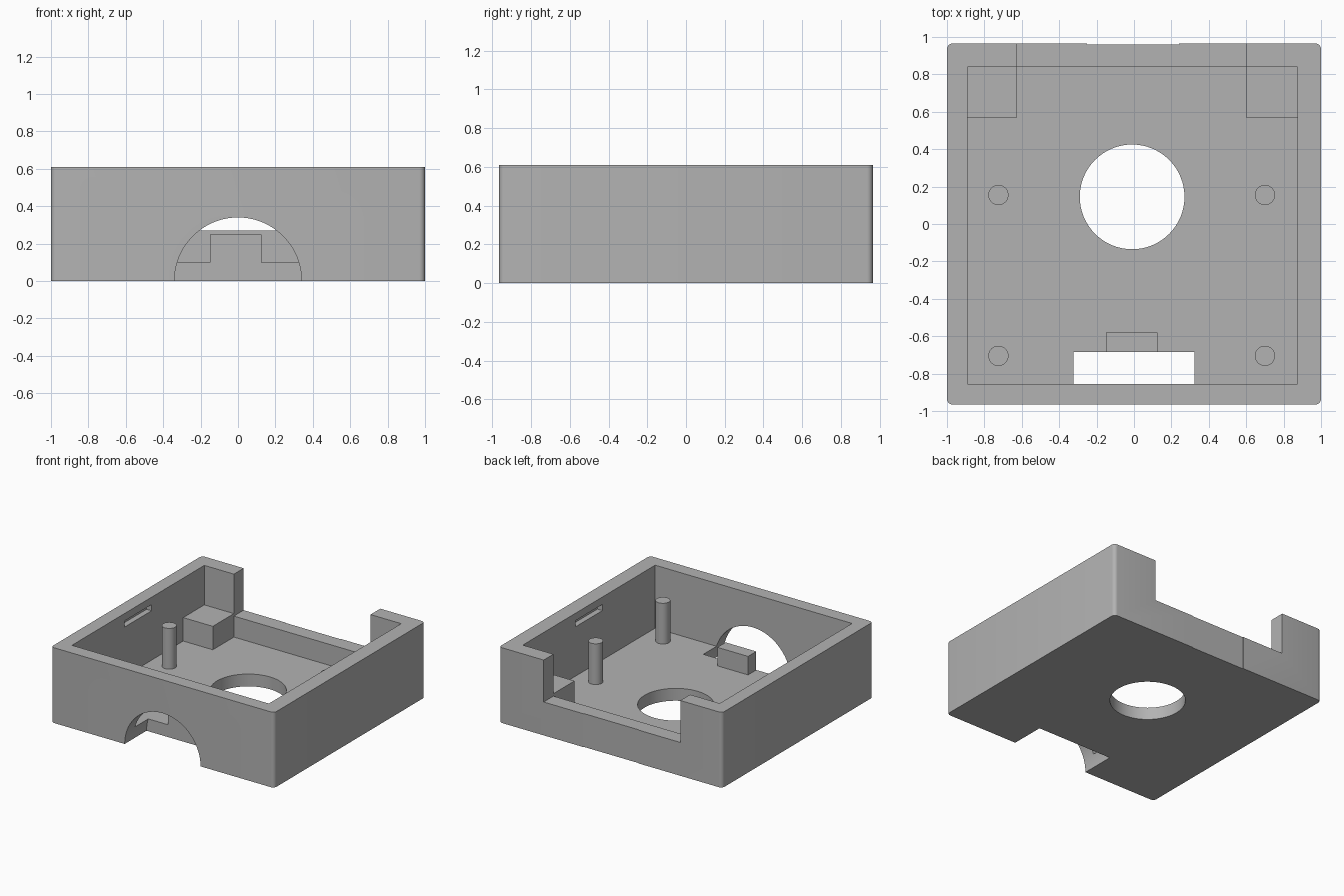
import bpy
import bmesh
from math import radians

if "Cube" in bpy.data.objects:
    bpy.data.objects.remove(bpy.data.objects["Cube"], do_unlink=True)

grey = bpy.data.materials.new("plain_grey")
grey.use_nodes = True
COLOUR = (0.45, 0.45, 0.45, 1)
grey.diffuse_color = COLOUR
grey.node_tree.nodes["Principled BSDF"].inputs["Base Color"].default_value = COLOUR

FLOOR, TOP = 0.10, 0.61
IN_L, IN_R, IN_F, IN_B = -0.89, 0.875, -0.855, 0.84   # cavity limits
NOTCH_L, NOTCH_R = -0.625, 0.60                       # gap in the back wall


def finish(name, bm):
    mesh = bpy.data.meshes.new(name)
    bm.to_mesh(mesh)
    bm.free()
    mesh.materials.append(grey)
    obj = bpy.data.objects.new(name, mesh)
    bpy.context.collection.objects.link(obj)
    return obj


def box(name, x, y, z, rounding=0):
    """Box from (min, max) pairs, optionally with rounded upright edges."""
    bm = bmesh.new()
    bmesh.ops.create_cube(bm, size=1)
    for v in bm.verts:
        v.co = [lo + (c + 0.5) * (hi - lo) for c, (lo, hi) in zip(v.co, (x, y, z))]
    if rounding:
        upright = [e for e in bm.edges
                   if abs(e.verts[0].co.z - e.verts[1].co.z) > 0.1]
        bmesh.ops.bevel(bm, geom=upright, offset=rounding, segments=5,
                        profile=0.5, affect='EDGES')
    return finish(name, bm)


def cylinder(name, centre, radius, length, sides, tilt=0):
    bm = bmesh.new()
    bmesh.ops.create_cone(bm, cap_ends=True, segments=sides,
                          radius1=radius, radius2=radius, depth=length)
    obj = finish(name, bm)
    obj.location = centre
    obj.rotation_euler.x = radians(tilt)
    return obj


def select_only(obj):
    bpy.ops.object.select_all(action='DESELECT')
    obj.select_set(True)
    bpy.context.view_layer.objects.active = obj


def cut(obj, cutter):
    cutter.hide_render = True
    bpy.context.view_layer.update()
    mod = obj.modifiers.new("cut", 'BOOLEAN')
    mod.operation, mod.solver, mod.object = 'DIFFERENCE', 'EXACT', cutter
    select_only(obj)
    bpy.ops.object.modifier_apply(modifier=mod.name)
    bpy.data.objects.remove(cutter, do_unlink=True)


def smooth(obj):
    select_only(obj)
    bpy.ops.object.shade_smooth_by_angle(angle=radians(30))


# Open tray with rounded upright corners
tray = box("tray", (-1, 1), (-0.965, 0.965), (0, TOP), 0.03)
cut(tray, box("cavity", (IN_L, IN_R), (IN_F, IN_B), (FLOOR, 1)))

# Wide gap in the back wall and the shallow recess in its outer face
cut(tray, box("back_gap", (NOTCH_L, NOTCH_R), (0.7, 1.1), (0.27, 1)))
cut(tray, box("back_recess", (-0.25, 0.24), (0.96, 1.1), (-0.1, 1)))

# Round hole in the floor, half-round opening at the front
cut(tray, cylinder("floor_hole", (-0.01, 0.145, 0), 0.28, 0.5, 64))
cut(tray, cylinder("front_arch", (0, -0.935, 0), 0.34, 0.5, 96, 90))

# Blind slots inside both side walls
for wall in (IN_L, IN_R):
    cut(tray, box("slot", (wall - 0.045, wall + 0.045), (-0.18, 0.165), (0.50, 0.55)))
smooth(tray)

# Support blocks in the back corners
for side, x in (("right", (IN_L, NOTCH_L)), ("left", (NOTCH_R, IN_R))):
    box("back_block_" + side, x, (0.57, IN_B), (FLOOR, 0.29))

# Stop block behind the front opening
box("stop_block", (-0.15, 0.125), (-0.685, -0.58), (FLOOR, 0.25))

# Four mounting pins
for side, x in (("right", -0.725), ("left", 0.70)):
    for end, y in (("front", -0.705), ("back", 0.155)):
        pin = cylinder(f"pin_{end}_{side}", (x, y, (FLOOR + 0.43) / 2),
                       0.054, 0.43 - FLOOR, 32)
        smooth(pin)
